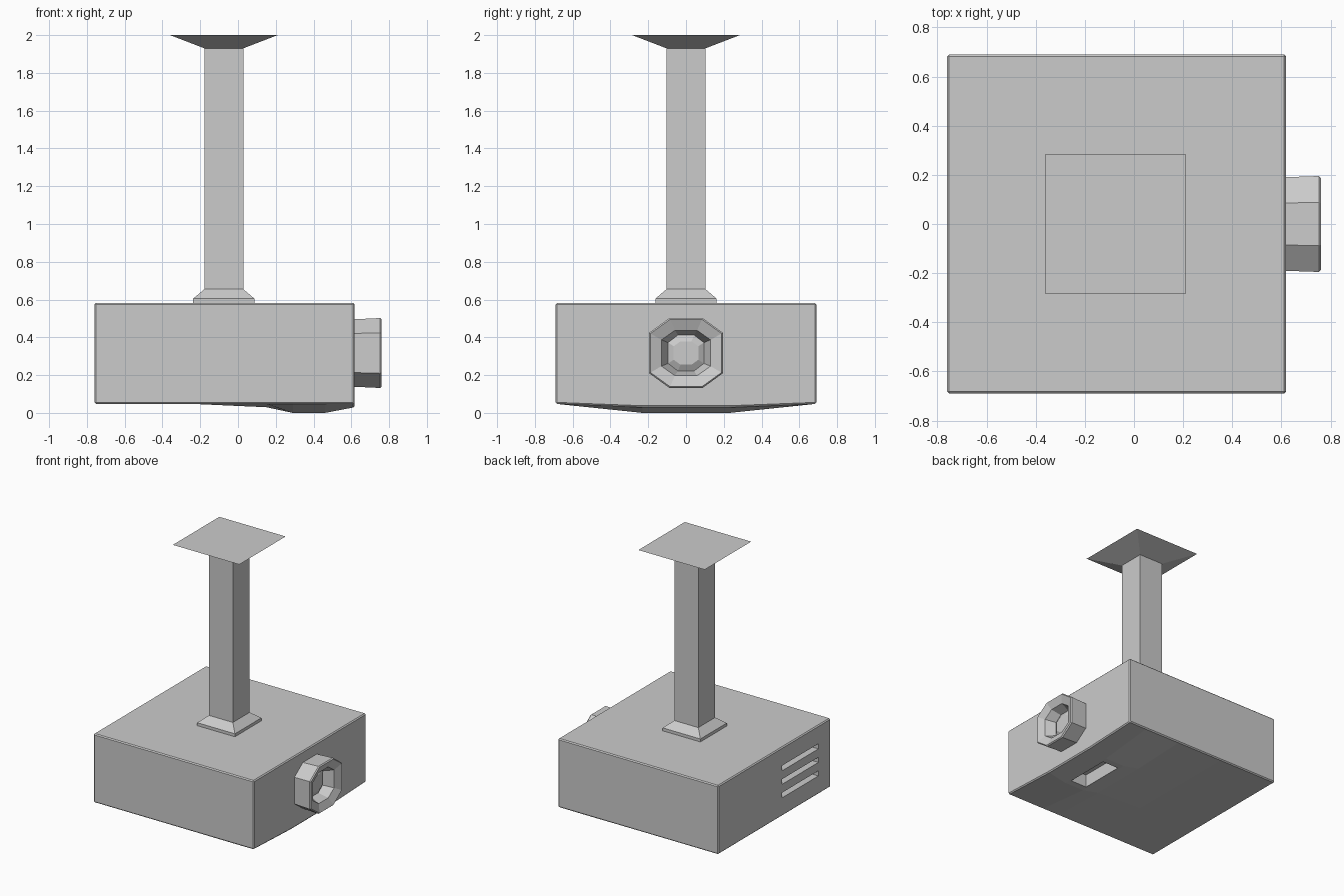
import bpy, bmesh

if "Cube" in bpy.data.objects:
    bpy.data.objects.remove(bpy.data.objects["Cube"])


def finish(name, bm):
    bmesh.ops.recalc_face_normals(bm, faces=bm.faces)
    mesh = bpy.data.meshes.new(name)
    bm.to_mesh(mesh)
    bm.free()
    obj = bpy.data.objects.new(name, mesh)
    bpy.context.collection.objects.link(obj)
    return obj


def loft(name, loops):
    """Join a chain of equal-length point loops and cap both ends."""
    bm = bmesh.new()
    rings = [[bm.verts.new(p) for p in loop] for loop in loops]
    n = len(rings[0])
    for a, b in zip(rings, rings[1:]):
        for i in range(n):
            j = (i + 1) % n
            bm.faces.new((a[i], a[j], b[j], b[i]))
    bm.faces.new(rings[0])
    bm.faces.new(rings[-1])
    return finish(name, bm)


def square(half, z, cx=-0.075):
    return [(cx + sx * half, sy * half, z)
            for sx, sy in ((-1, -1), (1, -1), (1, 1), (-1, 1))]


def octagon(x, ry, rz, cz=0.317):
    a, b = 0.45, 0.58
    pts = ((a, 1), (1, b), (1, -b), (a, -1), (-a, -1), (-1, -b), (-1, b), (-a, 1))
    return [(x, u * ry, cz + v * rz) for u, v in pts]


def add_box(bm, x0, x1, y0, y1, z0, z1):
    verts = bmesh.ops.create_cube(bm, size=1)["verts"]
    for v in verts:
        v.co = (x1 if v.co.x > 0 else x0,
                y1 if v.co.y > 0 else y0,
                z1 if v.co.z > 0 else z0)


# Housing: a box whose underside swells toward the lens end
xs = (-0.76, -0.25, 0.15, 0.29, 0.46, 0.618)
sag = (0.048, 0.048, 0.03, 0.0, 0.0, 0.03)
ys = (-0.69, -0.23, 0.23, 0.69)
bm = bmesh.new()
grid = [[bm.verts.new((x, y, s if abs(y) < 0.5 else 0.048)) for y in ys]
        for x, s in zip(xs, sag)]
for i in range(len(xs) - 1):
    for j in range(len(ys) - 1):
        bm.faces.new((grid[i][j], grid[i + 1][j], grid[i + 1][j + 1], grid[i][j + 1]))
top = bmesh.ops.extrude_face_region(bm, geom=bm.faces[:], use_keep_orig=True)
for v in top["geom"]:
    if isinstance(v, bmesh.types.BMVert):
        v.co.z = 0.582
body = finish("projector_housing", bm)
bevel = body.modifiers.new("edge_bevel", "BEVEL")
bevel.width = 0.008
bevel.segments = 1
bevel.limit_method = "ANGLE"
bevel.angle_limit = 1.0

# Cut-outs: three rear vent slots and the recess underneath
bm = bmesh.new()
for z in (0.21, 0.315, 0.42):
    add_box(bm, -0.85, -0.70, -0.54, -0.09, z - 0.02, z + 0.02)
add_box(bm, 0.305, 0.445, -0.18, 0.18, -0.1, 0.1)
cutter = finish("vent_cutter", bm)
cutter.hide_render = True
cutter.display_type = "WIRE"
cut = body.modifiers.new("vents", "BOOLEAN")
cut.object = cutter
cut.operation = "DIFFERENCE"
cut.solver = "EXACT"
bpy.context.view_layer.objects.active = body
body.select_set(True)
for m in ("edge_bevel", "vents"):
    bpy.ops.object.modifier_apply(modifier=m)
bpy.data.objects.remove(cutter)

# Lens: octagonal barrel with a sunken bore and a raised glass
loft("lens", [octagon(*r) for r in (
    (0.605, 0.19, 0.178), (0.752, 0.195, 0.185), (0.76, 0.188, 0.178),
    (0.735, 0.13, 0.12), (0.66, 0.095, 0.095), (0.68, 0.065, 0.062))])

# Ceiling mount: foot collar, square column and ceiling plate
loft("mount_collar", [square(0.162, 0.575), square(0.162, 0.605), square(0.103, 0.655)])
loft("mount_column", [square(0.103, 0.60), square(0.103, 1.94)])
loft("ceiling_plate", [square(0.103, 1.93), square(0.285, 2.0)])
